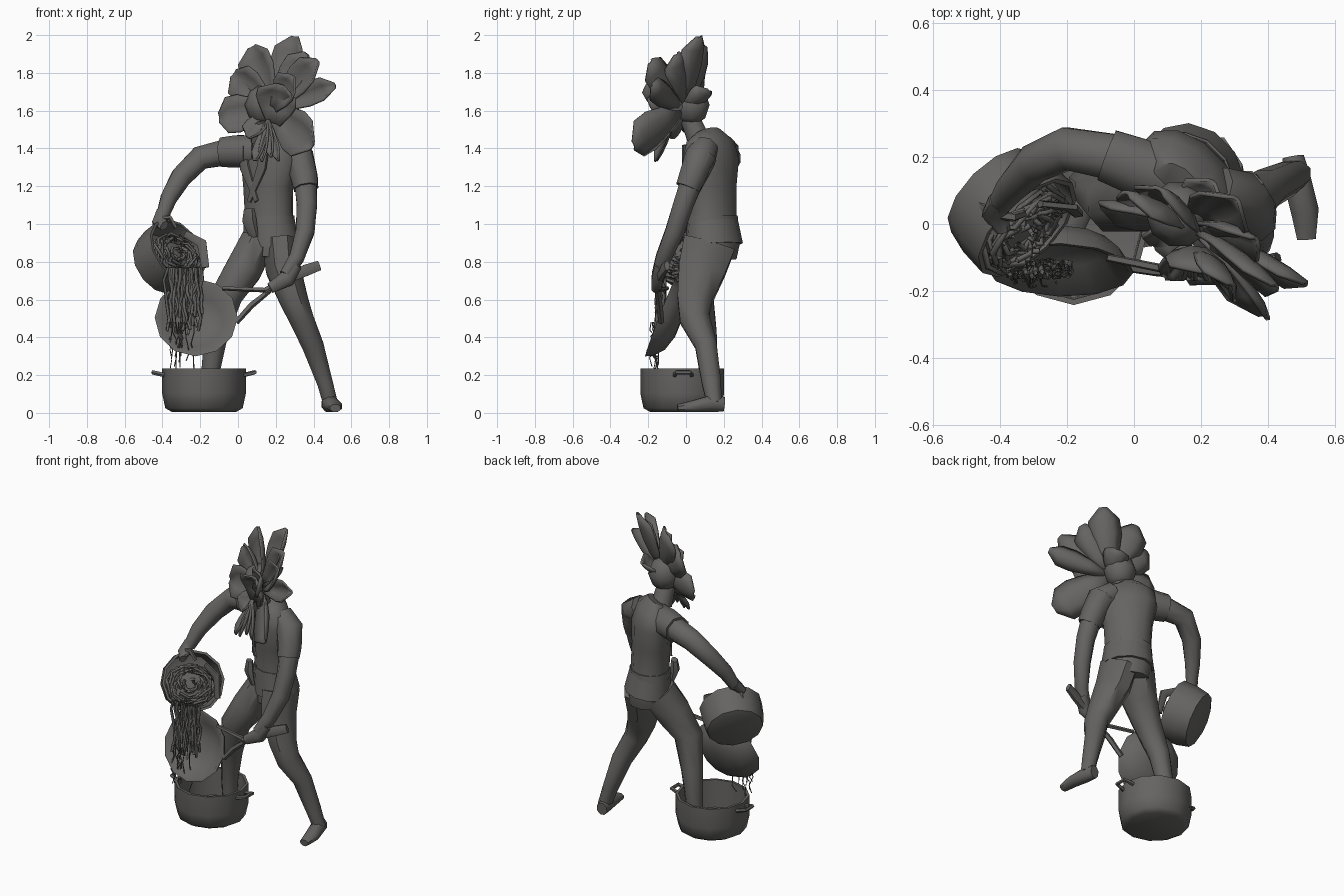
import bpy, bmesh, math, random
from mathutils import Vector

random.seed(4)
cube = bpy.data.objects.get("Cube")
if cube:
    bpy.data.objects.remove(cube)

grey = bpy.data.materials.new("dark_grey")
grey.use_nodes = True
tone = (0.13, 0.127, 0.123, 1)
grey.diffuse_color = tone
grey.node_tree.nodes["Principled BSDF"].inputs["Base Color"].default_value = tone


def add_mesh(name, bm):
    bmesh.ops.recalc_face_normals(bm, faces=bm.faces)
    me = bpy.data.meshes.new(name)
    bm.to_mesh(me)
    bm.free()
    me.materials.append(grey)
    ob = bpy.data.objects.new(name, me)
    bpy.context.collection.objects.link(ob)
    return ob


def skin_rings(bm, rings, closed=True):
    for a, b in zip(rings, rings[1:]):
        n = len(a)
        for i in range(n if closed else n - 1):
            j = (i + 1) % n
            bm.faces.new((a[i], a[j], b[j], b[i]))


def tube(name, pts, ref=(0, 1, 0), n=8):
    """Capped tube through (x, y, z, radius[, second radius]) points."""
    bm, rings = bmesh.new(), []
    pos = [Vector(p[:3]) for p in pts]
    for k, p in enumerate(pts):
        t = (pos[min(k + 1, len(pos) - 1)] - pos[max(k - 1, 0)]).normalized()
        a = t.cross(Vector(ref)).normalized()
        b = a.cross(t)
        angles = [math.tau * (i + 0.5) / n for i in range(n)]
        rings.append([bm.verts.new(pos[k] + a * p[3] * math.cos(g) + b * p[-1] * math.sin(g))
                      for g in angles])
    skin_rings(bm, rings)
    bm.faces.new(rings[0])
    bm.faces.new(rings[-1])
    return add_mesh(name, bm)


def lathe(name, profile, centre, axis, n=12):
    """Turned vessel; the profile is (radius, distance along axis)."""
    bm = bmesh.new()
    q = Vector(axis).to_track_quat('Z', 'Y')
    rings = [[bm.verts.new(Vector(centre) + q @ Vector((r * math.cos(math.tau * i / n),
                                                        r * math.sin(math.tau * i / n), h)))
              for i in range(n)] for r, h in profile]
    skin_rings(bm, rings)
    bm.faces.new(rings[0])
    bm.faces.new(rings[-1])
    return add_mesh(name, bm)


def petal(name, base, tip, width, facing, cup=0.05):
    """Cupped leaf-shaped sheet from base to tip."""
    bm, rows = bmesh.new(), []
    base, tip = Vector(base), Vector(tip)
    side = (tip - base).cross(Vector(facing)).normalized()
    out = side.cross(tip - base).normalized()
    if out.dot(Vector(facing)) < 0:
        out = -out
    for t, w in ((0.05, .35), (.35, .75), (.6, 1), (.82, .95), (1, .25)):
        rows.append([bm.verts.new(base.lerp(tip, t) + side * s * width * w
                                  + out * cup * (s * s * w + 2 * (t - 0.5) ** 2 - 0.5))
                     for s in (-1, -.5, 0, .5, 1)])
    skin_rings(bm, rows, closed=False)
    ob = add_mesh(name, bm)
    mod = ob.modifiers.new("thickness", 'SOLIDIFY')
    mod.thickness = 0.012


# Torso turned towards the right, jacket hem, belt, lapels
turn = (.7, .7, 0)
tube("torso", [(.165, .14, .82, .13, .125), (.17, .145, .92, .155, .135), (.165, .14, 1.03, .14, .115),
               (.16, .135, 1.2, .15, .115), (.165, .13, 1.34, .185, .115), (.15, .13, 1.43, .16, .095),
               (.13, .11, 1.48, .085, .065)], ref=turn, n=12)
tube("jacket_hem", [(.175, .148, .89, .165, .142), (.165, .14, 1.02, .146, .122)], ref=turn, n=12)
tube("belt", [(.165, .14, 1.0, .15, .125), (.165, .14, 1.045, .146, .121)], ref=turn, n=12)
tube("belt_knot", [(.06, .035, 1.08, .035, .02), (.06, .03, 1.02, .045, .03), (.085, .035, .93, .03, .012)],
     ref=turn, n=6)
for s in (-1, 1):
    tube("lapel", [(.085 + s * .06, .06 - s * .06, 1.42, .03, .012),
                   (.08 + s * .045, .05 - s * .045, 1.3, .035, .012),
                   (.08 - s * .02, .058 + s * .02, 1.12, .014, .012)], ref=turn, n=6)

# Arms with short sleeves
tube("right_arm", [(.06, .14, 1.38, .08), (-.06, .2, 1.38, .075), (-.2, .225, 1.35, .068),
                   (-.3, .18, 1.25, .06), (-.365, .11, 1.14, .048), (-.4, .06, 1.04, .036)])
tube("right_sleeve", [(.1, .14, 1.385, .09), (.0, .175, 1.385, .092), (-.08, .205, 1.38, .085)])
tube("right_hand", [(-.4, .07, 1.06, .036), (-.415, .03, 1.01, .042, .03), (-.39, -.02, .99, .028, .02)])
tube("left_arm", [(.32, .1, 1.37, .07), (.355, .04, 1.25, .065), (.365, -.015, 1.1, .058),
                  (.355, -.06, .96, .054), (.31, -.12, .82, .044), (.25, -.15, .73, .034)])
tube("left_sleeve", [(.25, .1, 1.4, .075), (.325, .075, 1.35, .085), (.35, .035, 1.25, .077),
                     (.36, .01, 1.19, .07)])
tube("left_hand", [(.3, -.13, .78, .04), (.26, -.15, .71, .048, .035), (.17, -.16, .66, .03, .025)])

# Legs and feet
tube("left_leg", [(.225, .125, .9, .105, .15), (.24, .085, .76, .1, .135), (.295, .047, .6, .082, .1),
                  (.335, .045, .5, .07, .085), (.395, .105, .36, .062, .062), (.46, .135, .16, .045, .055),
                  (.49, .15, .05, .042)])
tube("left_foot", [(.475, .2, .045, .035, .042), (.485, .14, .05, .045, .048),
                   (.51, .04, .035, .045, .034), (.515, -.045, .025, .03, .022)], ref=(0, 0, 1))
tube("right_leg", [(.1, .14, .9, .1, .125), (.03, .085, .76, .105, .12), (-.06, .06, .62, .09),
                   (-.115, .1, .42, .068), (-.145, .12, .22, .053), (-.145, .12, .08, .045)])
tube("right_foot", [(-.13, .15, .08, .035), (-.15, .07, .08, .045, .04), (-.19, -.03, .06, .035, .025)],
     ref=(0, 0, 1))

# Flower head
tube("neck", [(.13, .07, 1.44, .065), (.125, .02, 1.56, .055)])
lathe("head", [(.03, -.1), (.075, -.07), (.1, 0), (.075, .07), (.03, .1)], (.135, .03, 1.63), (0, 0, 1), 10)
face_dir = (-.6, -.78, .15)
heart = (.18, -.01, 1.61)
for tip, width in (((.31, .08, 1.99), .1), ((.08, .11, 1.94), .11), ((.43, -.18, 1.86), .09),
                   ((.52, -.17, 1.73), .07), ((-.1, .07, 1.56), .105), ((-.02, .1, 1.8), .1),
                   ((.4, -.27, 1.41), .12), ((.37, -.04, 1.9), .09), ((.24, .13, 1.7), .08),
                   ((.06, -.06, 1.45), .07)):
    petal("outer_petal", heart, tip, width, face_dir)
petal("centre_petal", (.19, -.07, 1.52), (.23, -.14, 1.74), .12, (-.4, -1, 0), .06)
petal("inner_petal", (.19, -.08, 1.6), (.3, -.18, 1.78), .09, face_dir)
for x in (.09, .13, .18, .22):
    petal("hanging_petal", (.16, -.07, 1.56), (x, -.16, random.uniform(1.32, 1.4)), .03, face_dir, .02)

# Standing pot with lugs
lathe("lower_pot", [(.17, 0), (.205, .02), (.222, .1), (.222, .23), (.205, .23), (.2, .05), (.15, .04)],
      (-.18, -.02, .005), (0, 0, 1))
for s in (-1, 1):
    tube("pot_lug", [(-.18 + s * .21, -.06, .2, .012), (-.18 + s * .27, -.05, .215, .012),
                     (-.18 + s * .27, .02, .215, .012), (-.18 + s * .21, .03, .2, .012)],
         ref=(0, 0, 1), n=5)

# Tilted pot held at its rim
pour = Vector((.63, -.63, .45)).normalized()
lathe("tilted_pot", [(.13, 0), (.17, .015), (.186, .09), (.19, .185), (.175, .185), (.165, .05), (.12, .03)],
      (-.435, .105, .775), pour)
tube("tilted_pot_handle", [(-.46, .06, .96, .012), (-.42, .03, 1.03, .014), (-.36, .02, 1.035, .014),
                           (-.33, .03, .98, .012)], n=5)
tube("loose_handle", [(-.28, .06, .95, .02, .012), (-.19, .05, .9, .03, .012),
                      (-.17, .03, .77, .022, .012)], n=5)

# Strainer with forked handle
lathe("strainer", [(.07, -.07), (.15, -.045), (.2, 0), (.22, .04), (.205, .04), (.14, -.025), (.06, -.05)],
      (-.22, -.1, .49), (-.03, -.93, .36))
tube("strainer_fork_top", [(-.08, -.1, .66, .012), (.17, -.15, .65, .014)], n=5)
tube("strainer_fork_low", [(-.01, -.13, .48, .016), (.07, -.14, .57, .018), (.17, -.15, .65, .014)], n=5)
tube("strainer_handle", [(.14, -.15, .645, .018), (.27, -.14, .71, .025), (.36, -.12, .755, .035, .02),
                         (.43, -.1, .78, .03, .016)], n=6)


# Noodles: tangle in the tilted pot, falling strands, thin drips
def strands(name, paths, radius):
    cu = bpy.data.curves.new(name, 'CURVE')
    cu.dimensions = '3D'
    cu.bevel_depth = radius
    cu.bevel_resolution = 0
    for path in paths:
        sp = cu.splines.new('POLY')
        sp.points.add(len(path) - 1)
        for point, co in zip(sp.points, path):
            point.co = (*co, 1)
    cu.materials.append(grey)
    bpy.context.collection.objects.link(bpy.data.objects.new(name, cu))


mass = Vector((-.345, -.01, .82))
across = Vector((.7, .7, 0))
rise = pour.cross(across)


def tangle():
    a, r = random.uniform(0, math.tau), random.uniform(.03, .15)
    return [mass + across * r * math.cos(a + k * .55) + rise * r * .85 * math.sin(a + k * .55)
            + across * random.uniform(-.02, .02) + pour * random.uniform(-.02, .06) for k in range(7)]


def fall(top, bottom, y, spread):
    x = -.29 + random.uniform(-spread, spread)
    end = bottom + random.uniform(-.04, .08)
    return [(x + random.uniform(-.015, .015), y + random.uniform(-.025, .025),
             top + (end - top) * k / 5) for k in range(6)]


lathe("noodle_mass", [(.05, -.03), (.14, -.02), (.12, .02), (.04, .035)], mass, pour, 9)
strands("noodle_tangle", [tangle() for _ in range(45)], .009)
strands("noodle_fall", [fall(.77, .45, -.135, .09) for _ in range(32)], .009)
strands("noodle_drips", [fall(.48, .22, -.17, .07) for _ in range(10)], .003)

# Smooth shading with crisp edges
for ob in bpy.context.scene.objects:
    ob.select_set(ob.type == 'MESH')
    if ob.type == 'MESH':
        bpy.context.view_layer.objects.active = ob
bpy.ops.object.shade_smooth_by_angle(angle=math.radians(50))
